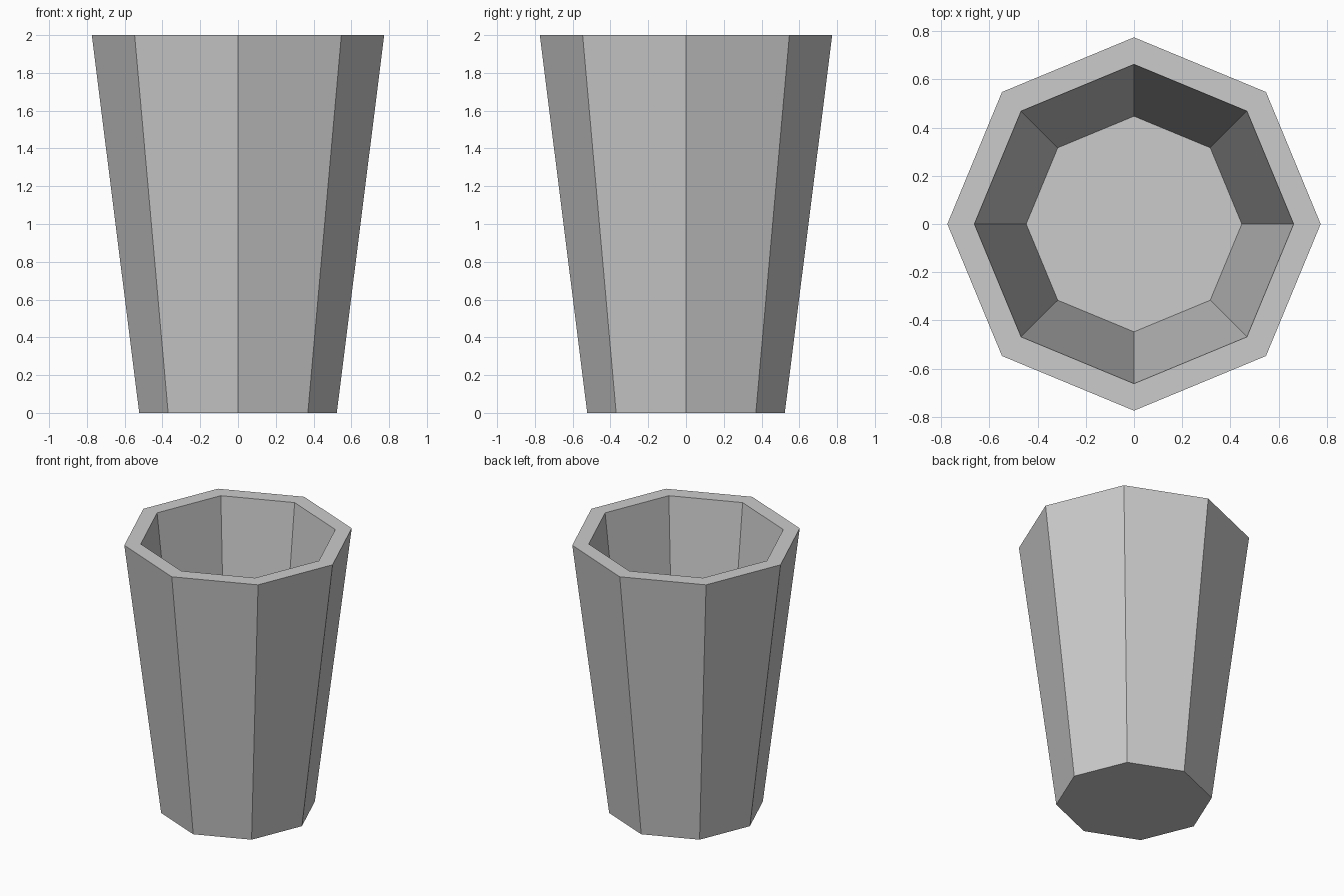
import bpy, bmesh
from math import cos, sin, pi

if "Cube" in bpy.data.objects:
    bpy.data.objects.remove(bpy.data.objects["Cube"])

SIDES = 8
# (radius, height): outer foot, outer rim, inner rim, inner floor
PROFILE = [(0.523, 0.0), (0.774, 2.0), (0.662, 2.0), (0.447, 0.09)]

# Octagonal tapered cup with a thick flat rim
bm = bmesh.new()
rings = [[bm.verts.new((r * cos(2 * pi * i / SIDES), r * sin(2 * pi * i / SIDES), z))
          for i in range(SIDES)] for r, z in PROFILE]
for low, high in zip(rings, rings[1:]):
    for i in range(SIDES):
        j = (i + 1) % SIDES
        bm.faces.new((low[i], low[j], high[j], high[i]))

# Underside and inner floor
bm.faces.new(rings[0][::-1])
bm.faces.new(rings[-1])
bmesh.ops.recalc_face_normals(bm, faces=bm.faces[:])

mesh = bpy.data.meshes.new("cup")
bm.to_mesh(mesh)
bm.free()
bpy.context.collection.objects.link(bpy.data.objects.new("cup", mesh))
